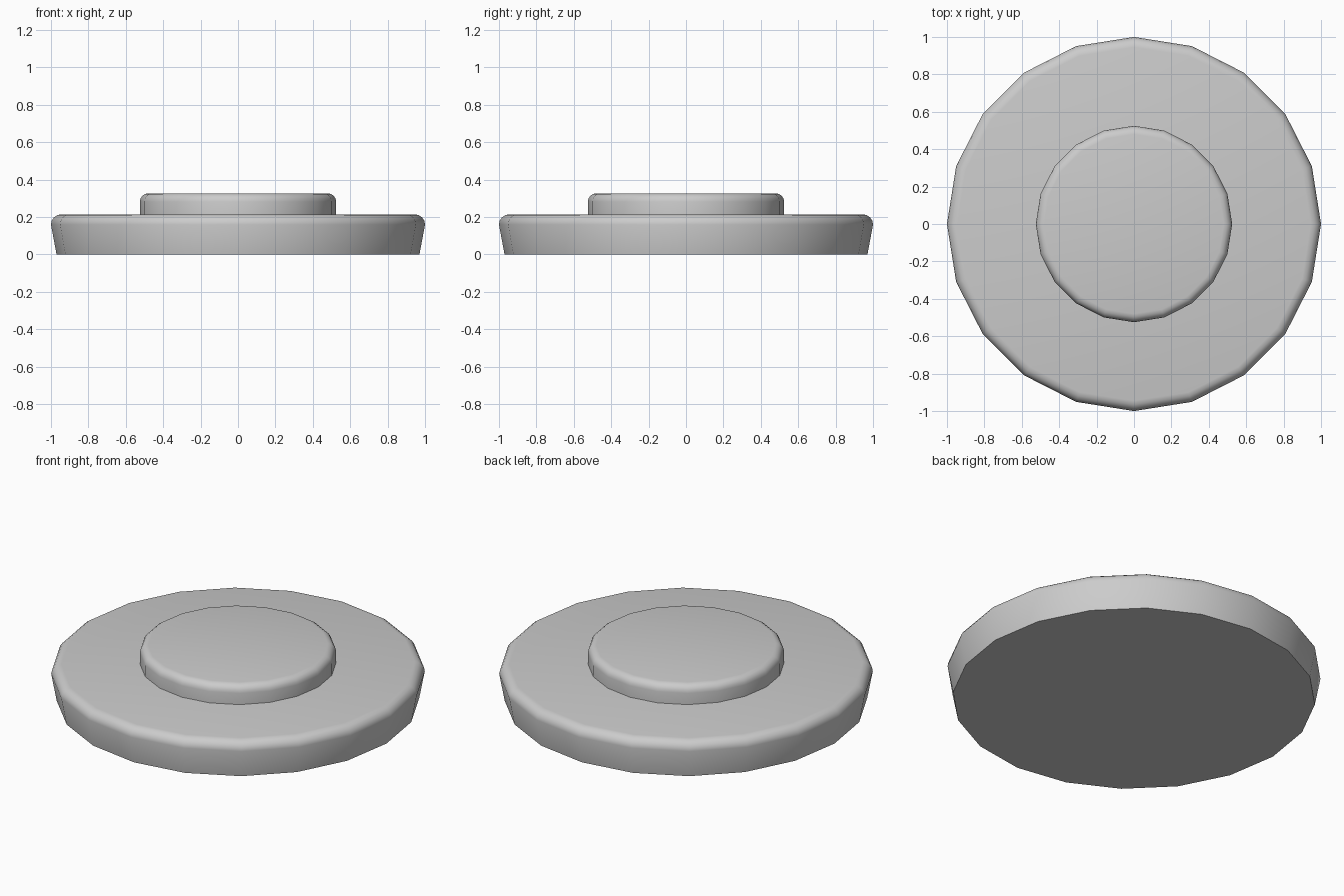
import bpy, bmesh
from math import sin, cos, pi, radians

if "Cube" in bpy.data.objects:
    bpy.data.objects.remove(bpy.data.objects["Cube"])

SIDES = 20


def corner(r, z, rad, start, steps=4):
    """Rounded top corner whose arc ends at the flat top (outer radius r, top height z)."""
    return [(r - rad + rad * cos(a), z - rad + rad * sin(a))
            for a in (start + (pi / 2 - start) * i / steps for i in range(steps + 1))]


def lathe(name, profile, cap_bottom=True):
    """Turn an (r, z) profile around z, closing the ends with flat faces."""
    bm = bmesh.new()
    rings = [[bm.verts.new((r * cos(2 * pi * i / SIDES), r * sin(2 * pi * i / SIDES), z))
              for i in range(SIDES)] for r, z in profile]
    for low, high in zip(rings, rings[1:]):
        for i in range(SIDES):
            j = (i + 1) % SIDES
            bm.faces.new((low[i], low[j], high[j], high[i]))
    bm.faces.new(rings[-1])
    if cap_bottom:
        bm.faces.new(rings[0][::-1])
    mesh = bpy.data.meshes.new(name)
    bm.to_mesh(mesh)
    bm.free()
    obj = bpy.data.objects.new(name, mesh)
    bpy.context.collection.objects.link(obj)
    bpy.ops.object.select_all(action='DESELECT')
    obj.select_set(True)
    bpy.context.view_layer.objects.active = obj
    bpy.ops.object.shade_smooth_by_angle(angle=radians(35))
    return obj


# Wide base disc, tapering in towards the floor, rounded top edge
lathe("base_disc", [(0.97, 0.0)] + corner(1.0, 0.215, 0.055, 0.0))

# Smaller raised disc with straight sides and a rounded top edge
lathe("raised_disc", [(0.525, 0.213)] + corner(0.525, 0.327, 0.045, 0.0), cap_bottom=False)
